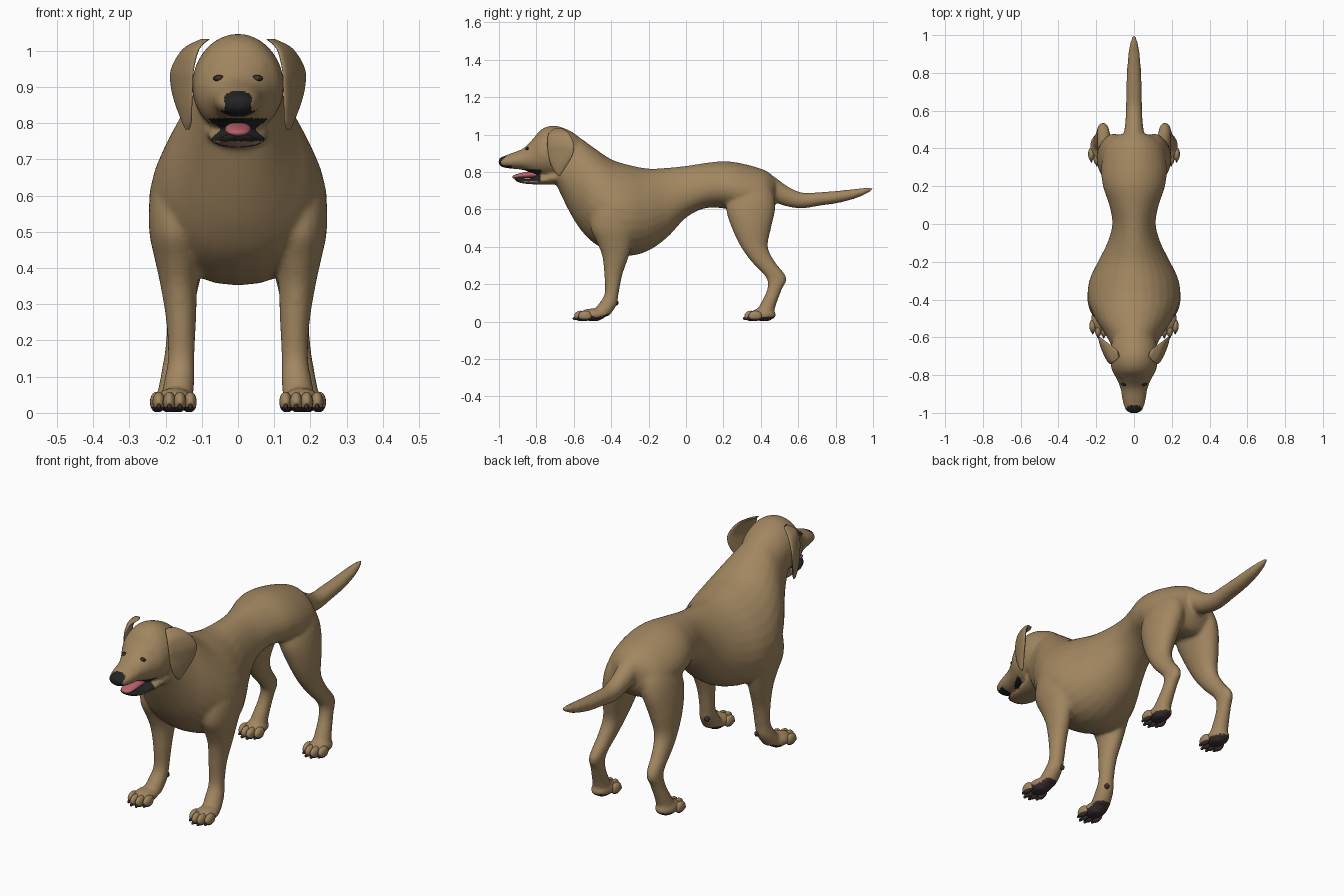
import bpy, bmesh, math
from mathutils import Vector, Matrix
from mathutils.bvhtree import BVHTree

cube = bpy.data.objects.get("Cube")
if cube:
    bpy.data.objects.remove(cube)


def material(name, rgb):
    m = bpy.data.materials.new(name)
    m.use_nodes = True
    m.diffuse_color = (*rgb, 1)
    m.node_tree.nodes["Principled BSDF"].inputs["Base Color"].default_value = (*rgb, 1)
    return m


FUR = material("tan_fur", (.36, .24, .118))
BLACK = material("black_skin", (.018, .017, .018))
PAD = material("dark_paw_pad", (.05, .032, .032))
TONGUE = material("pink_tongue", (.48, .12, .15))
EYE = material("brown_eye", (.07, .035, .018))


def smooth_rows(rows, steps=5):
    """Catmull-Rom interpolation through the section rows."""
    out = []
    for i in range(len(rows) - 1):
        a, b, c, d = (rows[max(i - 1, 0)], rows[i], rows[i + 1],
                      rows[min(i + 2, len(rows) - 1)])
        for s in range(steps):
            t = s / steps
            out.append([.5 * (2 * q + (r - p) * t + (2 * p - 5 * q + 4 * r - w) * t * t
                              + (3 * q - p - 3 * r + w) * t ** 3)
                        for p, q, r, w in zip(a, b, c, d)])
    return out + [list(rows[-1])]


def loft(bm, rows, ring, sides=28):
    """Skin rings; ring(row) gives centre, two half axes and an egg factor."""
    loops = []
    for row in smooth_rows(rows):
        c, u, v, egg = ring(row)
        angles = [2 * math.pi * k / sides for k in range(sides)]
        loops.append([bm.verts.new(c + u * math.cos(a) * (1 - egg * math.sin(a))
                                   + v * math.sin(a)) for a in angles])
    for p, q in zip(loops, loops[1:]):
        for k in range(sides):
            n = (k + 1) % sides
            bm.faces.new((p[k], p[n], q[n], q[k]))
    bm.faces.new(loops[0])
    bm.faces.new(loops[-1])


def along_y(egg=0):
    # row: y, bottom z, top z, half width
    return lambda r: (Vector((0, r[0], (r[1] + r[2]) / 2)), Vector((r[3], 0, 0)),
                      Vector((0, 0, (r[2] - r[1]) / 2)), egg)


def along_z(side):
    # row: z, front y, back y, centre x, half width
    return lambda r: (Vector((side * r[3], (r[1] + r[2]) / 2, r[0])), Vector((r[4], 0, 0)),
                      Vector((0, (r[2] - r[1]) / 2, 0)), 0)


def ear_ring(side):
    # row: z, front x, front y, back x, back y, half thickness
    def ring(r):
        f, b = Vector((side * r[1], r[2], r[0])), Vector((side * r[3], r[4], r[0]))
        half = (b - f) / 2
        across = Vector((-half.y, half.x, 0)).normalized() * r[5]
        return (f + b) / 2, half, across, 0
    return ring


def ball(bm, centre, radii):
    bmesh.ops.create_uvsphere(bm, u_segments=20, v_segments=12, radius=1,
                              matrix=Matrix.Translation(centre) @ Matrix.Diagonal((*radii, 1)))


def finish(name, bm, mats, rule=None):
    bmesh.ops.recalc_face_normals(bm, faces=bm.faces)
    mesh = bpy.data.meshes.new(name)
    bm.to_mesh(mesh)
    bm.free()
    obj = bpy.data.objects.new(name, mesh)
    bpy.context.collection.objects.link(obj)
    paint(obj, mats, rule)
    return obj


def paint(obj, mats, rule=None):
    obj.data.materials.clear()
    for m in mats:
        obj.data.materials.append(m)
    for p in obj.data.polygons:
        p.use_smooth = True
        p.material_index = rule(p.center, p.normal) if rule else 0


# Section rows for trunk, head and limbs
TRUNK = [(.475, .62, .77, .08), (.42, .56, .81, .15), (.3, .58, .845, .172),
         (.2, .605, .857, .163), (.1, .605, .847, .13), (0, .555, .832, .114),
         (-.1, .45, .822, .14), (-.2, .38, .818, .19), (-.3, .352, .836, .235),
         (-.4, .37, .868, .242), (-.5, .425, .935, .205), (-.57, .50, .985, .16),
         (-.63, .60, 1.01, .125), (-.69, .725, .99, .10)]
HEAD = [(-.57, .82, .985, .08), (-.62, .79, 1.02, .115), (-.7, .77, 1.047, .127),
        (-.77, .775, 1.03, .118), (-.82, .79, .975, .092), (-.87, .81, .926, .072),
        (-.94, .818, .898, .06), (-.985, .826, .88, .044), (-1.002, .842, .868, .02)]
JAW = [(-.68, .735, .82, .09), (-.76, .732, .785, .078), (-.84, .735, .765, .066),
       (-.89, .742, .772, .05), (-.918, .757, .776, .025)]
TAIL = [(.40, .62, .80, .06), (.47, .635, .775, .055), (.54, .615, .725, .046),
        (.62, .605, .69, .043), (.72, .62, .692, .041), (.82, .635, .70, .037),
        (.92, .663, .711, .028), (.98, .692, .717, .015), (1.0, .705, .714, .005)]
HIND = [(.76, .28, .43, .08, .05), (.68, .235, .47, .095, .075), (.6, .215, .477, .11, .08),
        (.5, .245, .455, .13, .068), (.4, .293, .438, .145, .05), (.32, .35, .475, .155, .04),
        (.235, .428, .537, .163, .033), (.17, .433, .512, .17, .032),
        (.09, .395, .482, .178, .038), (.03, .36, .465, .182, .045)]
FORE = [(.68, -.47, -.3, .15, .06), (.6, -.5, -.27, .168, .075), (.5, -.51, -.265, .172, .073),
        (.42, -.475, -.285, .167, .062), (.35, -.448, -.305, .163, .051),
        (.25, -.437, -.34, .157, .041), (.15, -.435, -.36, .157, .037),
        (.09, -.47, -.37, .162, .042), (.03, -.52, -.41, .17, .045)]
EAR = [(1.032, .08, -.705, .1, -.66, .008), (1.005, .11, -.735, .148, -.625, .014),
       (.95, .124, -.742, .182, -.6, .014), (.9, .127, -.737, .183, -.603, .013),
       (.85, .129, -.727, .17, -.627, .012), (.805, .131, -.705, .152, -.657, .01),
       (.782, .136, -.685, .143, -.672, .005)]
PAWS = {"front": (.175, -.5), "hind": (.182, .41)}

# Body: overlapping lofts fused into a single skin
bm = bmesh.new()
loft(bm, TRUNK, along_y(.14))
loft(bm, HEAD, along_y(.04))
loft(bm, JAW, along_y())
loft(bm, TAIL, along_y())
for s in (1, -1):
    loft(bm, FORE, along_z(s))
    loft(bm, HIND, along_z(s))
    ball(bm, (s * .05, -.79, .955), (.032, .03, .02))
    for x, y in PAWS.values():
        ball(bm, (s * x, y, .036), (.052, .072, .034))
body = finish("body", bm, [FUR])
fuse = body.modifiers.new("fuse", "REMESH")
fuse.mode = "VOXEL"
fuse.voxel_size = .009
relax = body.modifiers.new("relax", "SMOOTH")
relax.factor = .5
relax.iterations = 7
bpy.context.view_layer.update()
skin = bpy.data.meshes.new_from_object(body.evaluated_get(bpy.context.evaluated_depsgraph_get()))
body.modifiers.clear()
body.data = skin


def skin_colour(c, n):
    if c.z < .04 and n.z < -.45:
        return 2
    nose = c.y < -.962 and abs(c.x) < .036 and c.z > .82
    lips = c.y < -.775 and .75 < c.z < .814
    philtrum = c.y < -.93 and c.z < .835
    return 1 if nose or lips or philtrum else 0


paint(body, [FUR, BLACK, PAD], skin_colour)
surface = BVHTree.FromPolygons([v.co for v in skin.vertices],
                               [p.vertices[:] for p in skin.polygons])

# Tongue
bm = bmesh.new()
loft(bm, [(-.76, .77, .80, .03), (-.83, .768, .802, .036), (-.88, .766, .795, .035),
          (-.915, .764, .785, .026), (-.928, .768, .778, .008)], along_y())
finish("tongue", bm, [TONGUE])

for s, label in ((1, "left"), (-1, "right")):
    # Ear flap
    bm = bmesh.new()
    loft(bm, EAR, ear_ring(s))
    finish(label + "_ear", bm, [FUR])

    # Eye set into the face, with a dark rim and a brown iris
    hit = surface.ray_cast(Vector((s * .053, -2, .924)), Vector((0, 1, 0)))[0]
    for part, mat, radii, ahead in (("eye_rim", BLACK, (.016, .008, .009), 0),
                                    ("eye", EYE, (.009, .007, .007), .003)):
        bm = bmesh.new()
        ball(bm, hit + Vector((0, -ahead, 0)), radii)
        finish(label + "_" + part, bm, [mat])

    # Nostril
    bm = bmesh.new()
    ball(bm, (s * .02, -.982, .858), (.015, .014, .014))
    finish(label + "_nostril", bm, [BLACK])

    # Toes with dark undersides, and claws
    for end, (x, y) in PAWS.items():
        toes, claws = bmesh.new(), bmesh.new()
        for k in (-1.5, -.5, .5, 1.5):
            tx = s * x + k * .029
            ty = y - .062 + (.022 if abs(k) > 1 else 0)
            ball(toes, (tx, ty, .03), (.0175, .036, .028))
            ball(claws, (tx, ty - .031, .017), (.006, .013, .009))
        ball(toes, (s * x, y + .01, .018), (.036, .04, .016))
        name = f"{end}_{label}_"
        finish(name + "toes", toes, [FUR, PAD],
               lambda c, n: 1 if c.z < .018 and n.z < -.3 else 0)
        finish(name + "claws", claws, [PAD])

    # Small pad behind the wrist
    bm = bmesh.new()
    ball(bm, (s * .142, -.373, .1), (.012, .012, .014))
    finish(label + "_wrist_pad", bm, [PAD])
